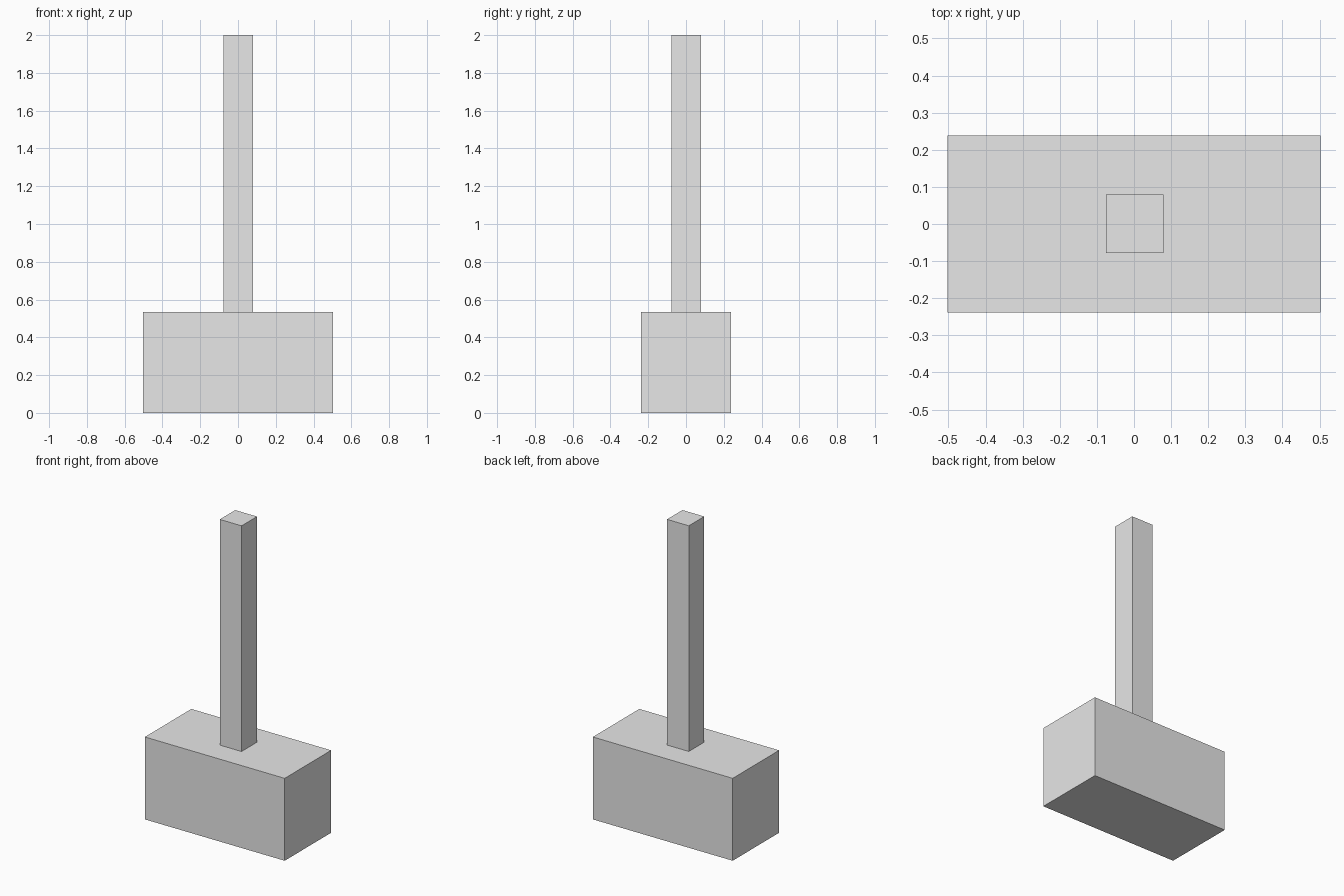
import bpy

cube = bpy.data.objects.get("Cube")
if cube:
    bpy.data.objects.remove(cube, do_unlink=True)

# Single plain grey colour
grey = bpy.data.materials.new("light_grey")
grey.use_nodes = True
colour = (0.8, 0.8, 0.8, 1)
grey.diffuse_color = colour
grey.node_tree.nodes["Principled BSDF"].inputs["Base Color"].default_value = colour


def box(name, low, high):
    """Flat-sided block spanning two opposite corners."""
    centre = [(a + b) / 2 for a, b in zip(low, high)]
    bpy.ops.mesh.primitive_cube_add(size=1, location=centre)
    obj = bpy.context.object
    obj.name = name
    obj.scale = [b - a for a, b in zip(low, high)]
    bpy.ops.object.transform_apply(location=False, rotation=False, scale=True)
    obj.data.materials.append(grey)
    return obj


head_top = 0.535

# Heavy block resting on the ground
box("hammer_head", (-0.502, -0.238, 0), (0.502, 0.238, head_top))

# Square shaft standing on the block
box("handle", (-0.076, -0.078, head_top), (0.08, 0.08, 2))
